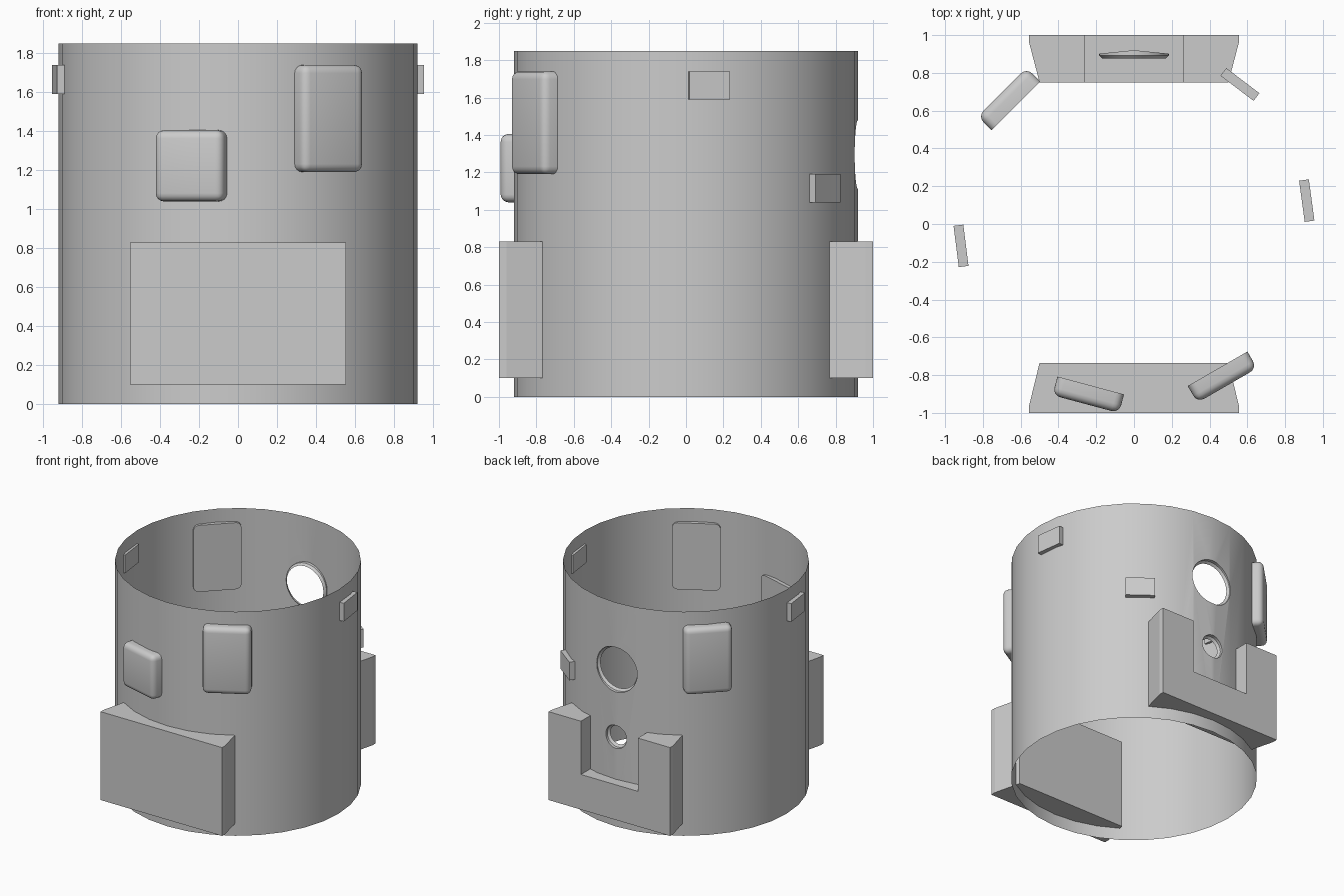
import bpy, bmesh, math
from mathutils import Matrix

if "Cube" in bpy.data.objects:
    bpy.data.objects.remove(bpy.data.objects["Cube"])

R, H, SEG = 0.92, 1.85, 32
HOLES = [("large_port", 1.295, 0.185, 0.168), ("small_port", 0.74, 0.095, 0.077)]


def finish(name, bm, smooth=None, recalc=True):
    if recalc:
        bmesh.ops.recalc_face_normals(bm, faces=bm.faces[:])
    me = bpy.data.meshes.new(name)
    bm.to_mesh(me)
    bm.free()
    ob = bpy.data.objects.new(name, me)
    bpy.context.collection.objects.link(ob)
    bpy.ops.object.select_all(action='DESELECT')
    ob.select_set(True)
    bpy.context.view_layer.objects.active = ob
    if smooth:
        bpy.ops.object.shade_smooth_by_angle(angle=math.radians(smooth))
    return ob


def cylinder(name, r, depth, seg, matrix):
    bm = bmesh.new()
    bmesh.ops.create_cone(bm, cap_ends=True, segments=seg, radius1=r, radius2=r,
                          depth=depth, matrix=matrix)
    return finish(name, bm)


def wall_y(x):
    # y of the faceted wall at a given x
    step = 2 * math.pi / SEG
    a = math.asin(x / R)
    k = math.floor(a / step + 1e-9)
    a0, a1 = k * step, (k + 1) * step
    x0, x1 = R * math.sin(a0), R * math.sin(a1)
    t = (x - x0) / (x1 - x0)
    return R * (math.cos(a0) * (1 - t) + math.cos(a1) * t)


# Thin open tube with two round ports cut through the back
tube = cylinder("tube_wall", R, H, SEG, Matrix.Translation((0, 0, H / 2)))
for name, z, r, _ in HOLES:
    m = Matrix.Translation((0, 0.9, z)) @ Matrix.Rotation(math.pi / 2, 4, 'X')
    cutter = cylinder("cutter", r, 0.6, 32, m)
    cutter.hide_render = True
    bpy.context.view_layer.objects.active = tube
    mod = tube.modifiers.new("cut", 'BOOLEAN')
    mod.operation, mod.solver, mod.object = 'DIFFERENCE', 'EXACT', cutter
    bpy.ops.object.modifier_apply(modifier=mod.name)
    bpy.data.objects.remove(cutter)

bm = bmesh.new()
bm.from_mesh(tube.data)
bm.normal_update()
drop = [f for f in bm.faces if abs(f.normal.z) > 0.9 and len(f.verts) >= SEG
        or any(v.co.xy.length < R * 0.99 for v in f.verts)]
bmesh.ops.delete(bm, geom=drop, context='FACES')
bpy.data.objects.remove(tube)
finish("tube_wall", bm, 30, recalc=False)

# Inward lips of the ports
for name, z, r, ri in HOLES:
    bm = bmesh.new()
    n, rings = 32, []
    for rad, y in ((r, None), (r, 0.892), (ri, 0.875)):
        ring = []
        for i in range(n):
            a = 2 * math.pi * i / n
            x = rad * math.cos(a)
            ring.append(bm.verts.new((x, wall_y(x) if y is None else y, z + rad * math.sin(a))))
        rings.append(ring)
    for p, q in zip(rings, rings[1:]):
        for i in range(n):
            j = (i + 1) % n
            bm.faces.new((p[i], p[j], q[j], q[i]))
    finish(name + "_lip", bm, 30, recalc=False)


# Tapered mounting blocks: plain in front, notched at the back
def block(name, side, inner, notch=None):
    bm = bmesh.new()
    z0, z1 = 0.10, 0.83
    loops = []
    for y, w in ((1.0, 0.555), (0.96, 0.555), (inner, 0.50)):
        pts = [(-w, z1), (-w, z0), (w, z0), (w, z1)]
        if notch:
            nw, nz = notch
            pts += [(nw, z1), (nw, nz), (-nw, nz), (-nw, z1)]
        loops.append([bm.verts.new((x, side * y, z)) for x, z in pts])
    for p, q in zip(loops, loops[1:]):
        for i in range(len(p)):
            j = (i + 1) % len(p)
            bm.faces.new((p[i], p[j], q[j], q[i]))
    bm.faces.new(loops[0])
    bm.faces.new(loops[-1])
    finish(name, bm)


block("front_block", -1, 0.735)
block("back_notched_block", 1, 0.75, (0.26, 0.39))


# Boxes set radially on the wall: name, angle, width, z range, radius range, rounding
def pad(name, deg, width, z0, z1, r0, r1, rnd=0):
    bm = bmesh.new()
    m = Matrix.Translation(((r0 + r1) / 2, 0, (z0 + z1) / 2)) @ \
        Matrix.Diagonal((r1 - r0, width, z1 - z0, 1))
    bmesh.ops.create_cube(bm, size=1, matrix=m)
    if rnd:
        edges = [e for e in bm.edges if any(v.co.x > r0 + 0.01 for v in e.verts)]
        bmesh.ops.bevel(bm, geom=edges, offset=rnd, segments=4, profile=0.5, affect='EDGES')
    bm.transform(Matrix.Rotation(math.radians(deg), 4, 'Z'))
    finish(name, bm, 35 if rnd else None)


pad("front_square_pad", -105, 0.365, 1.04, 1.405, 0.885, 0.987, 0.042)
pad("front_tall_pad", -60, 0.365, 1.19, 1.74, 0.885, 0.987, 0.042)
pad("back_tall_pad", 135, 0.365, 1.19, 1.74, 0.885, 0.987, 0.042)
pad("right_tab", 7.7, 0.22, 1.59, 1.74, 0.897, 0.949)
pad("left_tab", 187.2, 0.22, 1.59, 1.74, 0.897, 0.949)
pad("back_tab", 52.8, 0.22, 1.04, 1.19, 0.902, 0.953)
